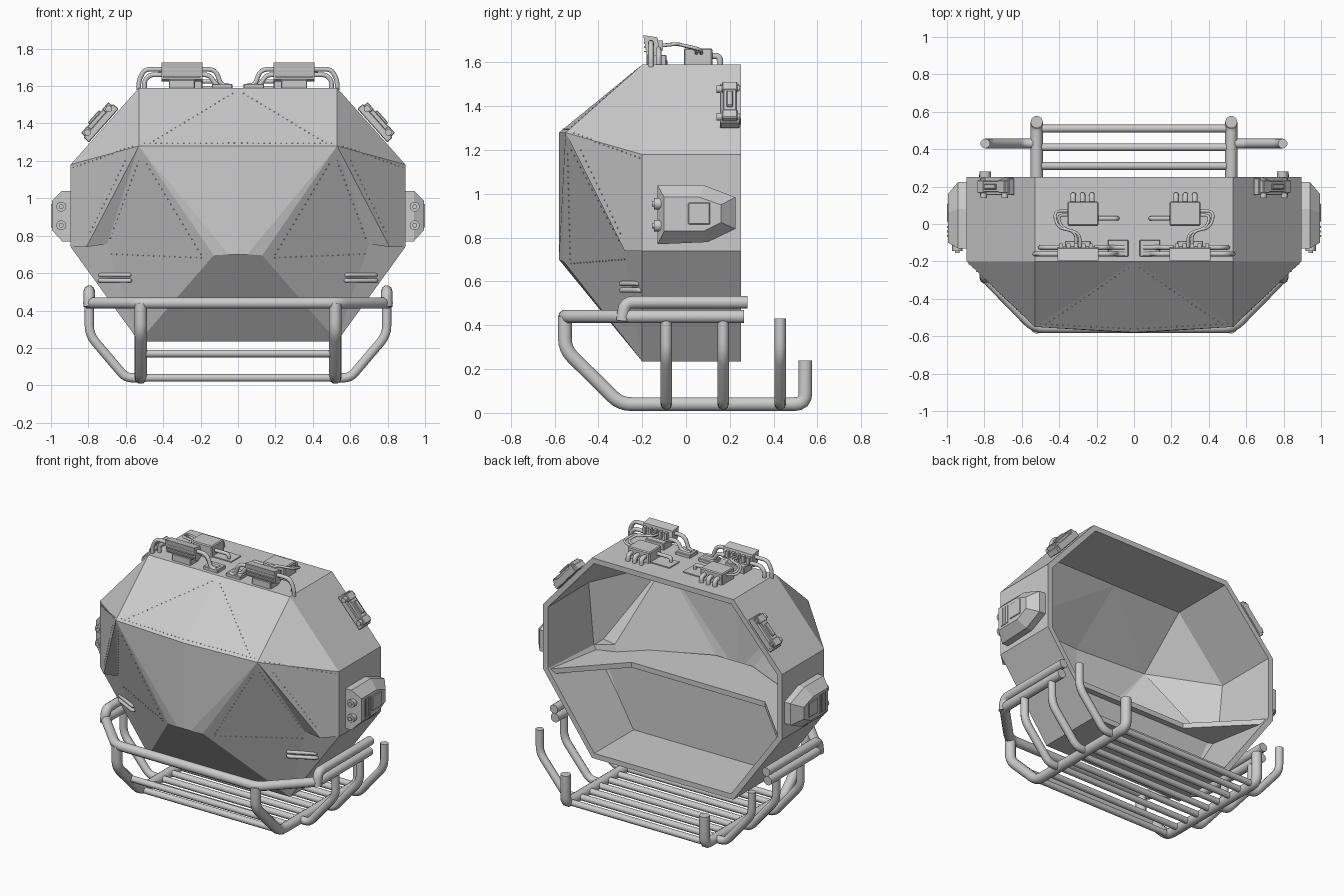
import bpy, bmesh, math
from mathutils import Vector, Matrix

if "Cube" in bpy.data.objects:
    bpy.data.objects.remove(bpy.data.objects["Cube"])

SIDES = (("right", 1), ("left", -1))


def mesh_object(name, bm):
    me = bpy.data.meshes.new(name)
    bm.to_mesh(me)
    bm.free()
    ob = bpy.data.objects.new(name, me)
    bpy.context.collection.objects.link(ob)
    return ob


def box(name, lo, hi, rot=None, bevel=0.0):
    bm = bmesh.new()
    bmesh.ops.create_cube(bm, size=1)
    lo, hi = Vector(lo), Vector(hi)
    size = hi - lo
    m = Matrix.Translation((lo + hi) / 2) @ (rot or Matrix()) @ Matrix.Diagonal((abs(size.x), abs(size.y), abs(size.z), 1))
    bmesh.ops.transform(bm, matrix=m, verts=bm.verts)
    if bevel:
        bmesh.ops.bevel(bm, geom=bm.edges[:], offset=bevel, segments=1, affect='EDGES')
    return mesh_object(name, bm)


def loft(name, rings):
    """Closed solid through rings of equal point count."""
    bm = bmesh.new()
    rows = [[bm.verts.new(p) for p in r] for r in rings]
    n = len(rows[0])
    for a, b in zip(rows, rows[1:]):
        for i in range(n):
            bm.faces.new((a[i], a[(i + 1) % n], b[(i + 1) % n], b[i]))
    bm.faces.new(rows[0])
    bm.faces.new(rows[-1][::-1])
    bmesh.ops.recalc_face_normals(bm, faces=bm.faces)
    return mesh_object(name, bm)


def tube(name, pts, r, bend=0.05, res=3):
    """Round pipe along a path with rounded corners."""
    pts = [Vector(p) for p in pts]
    path = [pts[0]]
    for a, b, c in zip(pts, pts[1:], pts[2:]):
        d = min(bend, (a - b).length * .45, (c - b).length * .45)
        p, q = b + (a - b).normalized() * d, b + (c - b).normalized() * d
        for i in range(5):
            t = i / 4
            path.append(p * (1 - t) ** 2 + b * 2 * t * (1 - t) + q * t * t)
    path.append(pts[-1])
    cu = bpy.data.curves.new(name, 'CURVE')
    cu.dimensions = '3D'
    cu.bevel_depth, cu.bevel_resolution, cu.use_fill_caps = r, res, True
    sp = cu.splines.new('POLY')
    sp.points.add(len(path) - 1)
    for sp_pt, v in zip(sp.points, path):
        sp_pt.co = (*v, 1)
    tmp = bpy.data.objects.new(name + "_path", cu)
    bpy.context.collection.objects.link(tmp)
    bpy.context.view_layer.update()
    me = bpy.data.meshes.new_from_object(tmp.evaluated_get(bpy.context.evaluated_depsgraph_get()))
    bpy.data.objects.remove(tmp)
    ob = bpy.data.objects.new(name, me)
    bpy.context.collection.objects.link(ob)
    bpy.ops.object.select_all(action='DESELECT')
    ob.select_set(True)
    bpy.context.view_layer.objects.active = ob
    bpy.ops.object.shade_smooth_by_angle(angle=math.radians(50))
    return ob


# Faceted hull shell: octagonal rear sleeve with a folded nose
octo = [(0, 1.59), (.53, 1.59), (.895, 1.18), (.895, .74), (.53, .235), (0, .235)]
co = [(x, .25, z) for x, z in octo] + [(x, -.2, z) for x, z in octo]
co += [(0, -.58, 1.28), (.53, -.55, 1.28), (0, -.58, .7), (.05, -.58, .7),
       (.13, -.562, .695), (.70, -.285, .755), (.81, -.28, .74)]
faces = [(i, i + 1, i + 7, i + 6) for i in range(5)]
faces += [(6, 13, 12), (6, 7, 13), (7, 8, 13), (8, 9, 18, 13), (13, 18, 17), (17, 18, 9),
          (13, 17, 10, 16), (17, 9, 10), (12, 13, 15, 14), (13, 16, 15), (14, 15, 16, 10, 11)]
bm = bmesh.new()
vs = [bm.verts.new(c) for c in co]
for f in faces:
    bm.faces.new([vs[i] for i in f])
bmesh.ops.recalc_face_normals(bm, faces=bm.faces)
bm.faces.ensure_lookup_table()
if bm.faces[0].normal.z < 0:
    bmesh.ops.reverse_faces(bm, faces=bm.faces)
hull = mesh_object("hull_shell", bm)
hull.modifiers.new("mirror", 'MIRROR')
sol = hull.modifiers.new("thickness", 'SOLIDIFY')
sol.thickness, sol.offset, sol.use_even_offset = .035, -1, True

# Inside: bulkhead below and wedge shelf above it
wall = [(-.85, .73), (.85, .73), (.51, .26), (-.51, .26)]
loft("inner_bulkhead", [[(x, y, z) for x, z in wall] for y in (-.2, -.17)])
shelf = [(.86, .24), (.5, -.13), (-.5, -.13), (-.86, .24), (-.86, -.2), (-.66, -.27), (-.14, -.51), (.14, -.51), (.66, -.27), (.86, -.2)]
loft("inner_shelf", [[(x, y, z) for x, y in shelf] for z in (.71, .745)])

# Rivet rows on the nose seams
bm = bmesh.new()
rows = [((.03, -.235, 1.56), (.45, -.52, 1.305)), ((.56, -.51, 1.275), (.88, -.21, 1.165)),
        ((.53, -.52, 1.2), (.68, -.3, .79)), ((.49, -.545, 1.18), (.2, -.53, .7)),
        ((.2, -.53, .68), (.68, -.285, .7)), ((.02, -.56, 1.295), (.5, -.535, 1.295)),
        ((.6, -.477, 1.2), (.79, -.3, .82))]
for a, b in rows:
    a, b = Vector(a), Vector(b)
    n = int((b - a).length / .03)
    for i in range(n + 1):
        for s in (1, -1):
            p = a.lerp(b, i / n)
            hit, loc, nor, _ = hull.closest_point_on_mesh(p)
            loc.x *= s
            bmesh.ops.create_icosphere(bm, subdivisions=1, radius=.004, matrix=Matrix.Translation(loc))
mesh_object("seam_rivets", bm)

for side, s in SIDES:
    # Side pod with bolts, louvres and hatch
    base = [(-.13, .77), (-.13, 1.04), (.08, 1.04), (.225, .985), (.225, .84), (.10, .78)]
    top = [(-.10, .83), (-.10, .985), (.06, .985), (.16, .95), (.16, .87), (.08, .83)]
    loft(side + "_pod", [[(s * .88, y, z) for y, z in base], [(s * .94, y, z) for y, z in base],
                         [(s * .995, y, z) for y, z in top]])
    box(side + "_pod_hatch", (s * .97, .01, .86), (s, .11, .96), bevel=.004)
    for i in range(3):
        box(side + "_pod_louvre", (s * .97, -.07 + i * .024, .845), (s, -.058 + i * .024, .97))
    for z in (.855, .955):
        tube(side + "_pod_bolt", [(s * .945, -.145, z), (s * .945, -.1, z)], .027)
        tube(side + "_pod_bolt_core", [(s * .945, -.155, z), (s * .945, -.1, z)], .013)

    # Clamp on the upper slanted panel
    d, nrm = Vector((.665 * s, 0, -.747)), Vector((.747 * s, 0, .665))
    rot = Matrix.Rotation(s * math.atan2(.747, .665), 4, 'Y')
    c = Vector((.725 * s, .2, 1.395))
    for nm, off, h, L, w in (("plate", .01, .04, .24, .09), ("body", .035, .035, .13, .06), ("hook", .055, .02, .09, .03)):
        p, half = c + nrm * off, Vector((L, w, h)) / 2
        box(side + "_clamp_" + nm, p - half, p + half, rot, .004)
    for t in (-.085, .085):
        p, half = c + nrm * .03 + d * t, Vector((.05, .07, .05)) / 2
        box(side + "_clamp_end", p - half, p + half, rot, .004)
        tube(side + "_clamp_bolt", [p + Vector((0, -.06, 0)), p + Vector((0, .045, 0))], .018)
    box(side + "_clamp_lip", c + nrm * .015 + Vector((-.10, .03, -.02)), c + nrm * .015 + Vector((.10, .05, .02)), rot)

    # Grab handles on the lower nose
    for z in (.56, .59):
        tube(side + "_grab_handle", [(s * .585, -.25, z), (s * .575, -.30, z), (s * .74, -.215, z), (s * .735, -.18, z)], .012, .02)

    # Upper side rail and frame runner
    tube(side + "_upper_rail", [(s * .795, -.29, .42), (s * .795, -.28, .505), (s * .795, .28, .505)], .03, .06)
    tube(side + "_frame_runner", [(s * .52, -.553, .44), (s * .52, -.553, .29), (s * .52, -.3, .04),
                                  (s * .52, .545, .04), (s * .52, .545, .24)], .033)
    # Cage hoops from the runner to the rail
    for y in (-.09, .17, .43):
        tube(side + "_cage_hoop", [(s * .52, y, .04), (s * .6, y, .04), (s * .795, y, .27), (s * .795, y, .43)], .026)

    # Roof lamp with hood and grille
    prof = [(-.195, 1.725), (-.13, 1.715), (-.12, 1.64), (-.15, 1.625), (-.18, 1.635)]
    loft(side + "_lamp", [[(s * x, y, z) for y, z in prof] for x in (.19, .41)])
    for z in (1.65, 1.67, 1.69):
        box(side + "_lamp_grille", (s * .2, -.192, z - .003), (s * .4, -.178, z + .003))
    for i in range(5):
        x = .22 + i * .04
        box(side + "_lamp_fin", (s * x, -.13, 1.655), (s * (x + .02), -.105, 1.70))
    box(side + "_lamp_foot", (s * .23, -.18, 1.585), (s * .37, -.09, 1.635), bevel=.004)
    box(side + "_lamp_plate", (s * .03, -.175, 1.58), (s * .14, -.085, 1.612), bevel=.004)
    for y, z in ((-.16, 1.69), (-.125, 1.66)):
        k = z - 1.66
        tube(side + "_lamp_outer_pipe", [(s * .39, y, z), (s * (.47 + k), y, z), (s * (.50 + k), y, 1.63), (s * (.50 + k), y, 1.58)], .013, .05)
        tube(side + "_lamp_inner_pipe", [(s * .21, y, z), (s * (.15 - k), y, z), (s * (.12 - k), y, 1.605), (s * .05, y, 1.605)], .013, .05)

    # Roof junction box with vents and cables
    box(side + "_junction_box", (s * .19, -.01, 1.58), (s * .355, .12, 1.665), bevel=.006)
    box(side + "_roof_plate", (s * .05, .0, 1.58), (s * .2, .105, 1.597))
    tube(side + "_roof_pipe", [(s * .2, .03, 1.625), (s * .09, .03, 1.625), (s * .09, .03, 1.585)], .012, .03)
    for x in (.225, .275, .325):
        tube(side + "_junction_pipe", [(s * x, .10, 1.63), (s * x, .155, 1.63), (s * x, .155, 1.58)], .015, .03)
    for k in (0, .022):
        tube(side + "_roof_cable", [(s * .34, .07 - k, 1.64), (s * (.43 - k), .07 - k, 1.66), (s * (.41 - k), -.02, 1.68),
                                    (s * (.31 - k), -.04 - k / 2, 1.685), (s * (.31 - k), -.13, 1.675)], .008, .05)

# Bumper rail wrapping the nose
half = [(.53, -.553, .44), (.797, -.28, .44), (.797, .265, .44)]
tube("bumper_rail", [(-x, y, z) for x, y, z in half[::-1]] + half, .031)

# Floor grate and front crossbar
for i in range(9):
    y = .51 - i * .1
    tube("grate_bar", [(-.52, y, .04), (.52, y, .04)], .021)
tube("front_crossbar", [(-.52, -.427, .17), (.52, -.427, .17)], .021)
